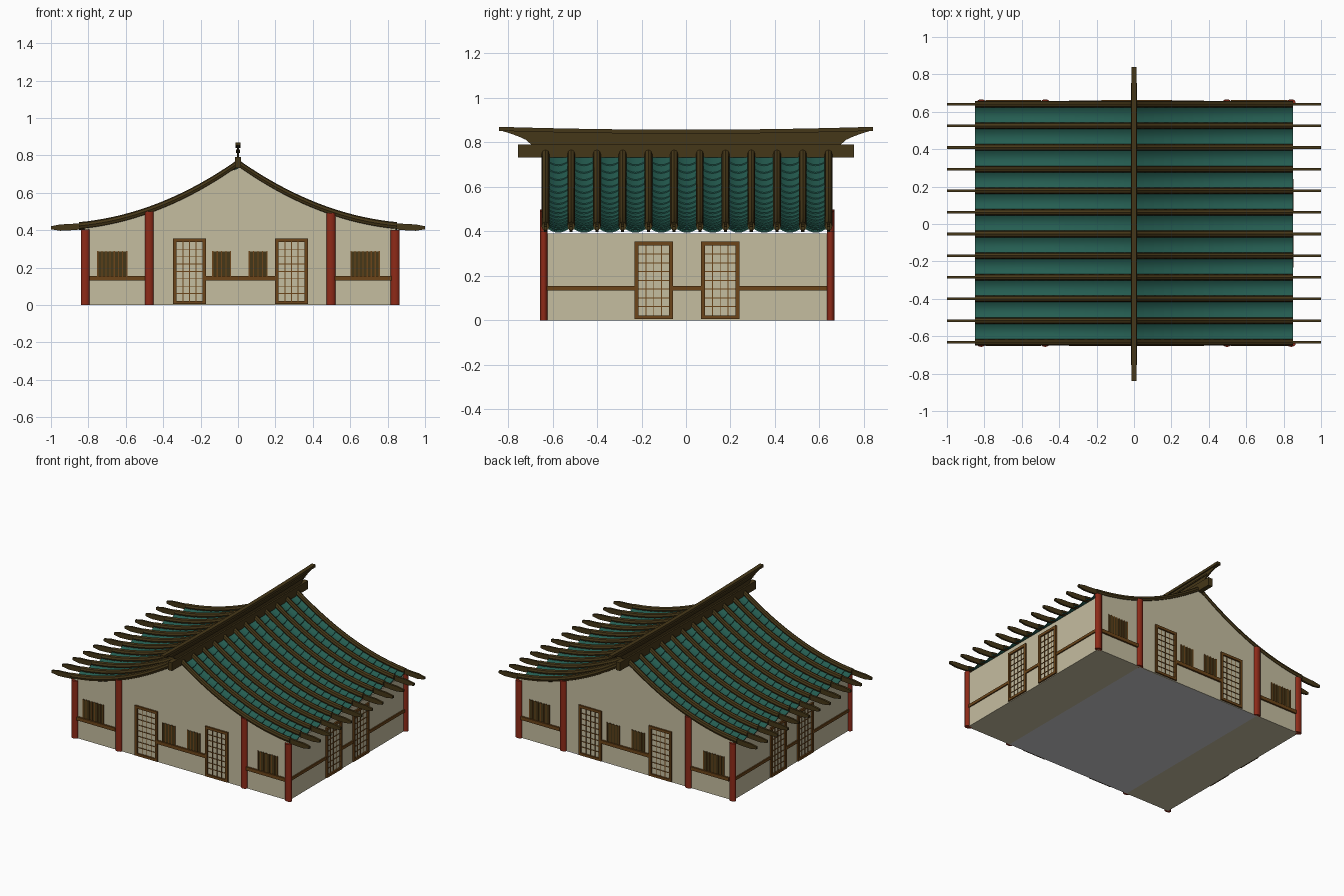
import bpy, bmesh, math
from mathutils import Matrix, Vector

if "Cube" in bpy.data.objects:
    bpy.data.objects.remove(bpy.data.objects["Cube"])


def mat(name, r, g, b):
    m = bpy.data.materials.new(name)
    m.diffuse_color = (r, g, b, 1)
    m.use_nodes = True
    m.node_tree.nodes["Principled BSDF"].inputs["Base Color"].default_value = m.diffuse_color
    return m


PLASTER = mat("plaster", 0.56, 0.51, 0.35)
TEAL = mat("teal tile", 0.018, 0.11, 0.083)
DARK = mat("dark timber", 0.06, 0.038, 0.009)
BROWN = mat("brown timber", 0.15, 0.06, 0.01)
RED = mat("red lacquer", 0.27, 0.023, 0.009)
GREY = mat("grey floor", 0.6, 0.6, 0.61)


def finish(name, bm, m, smooth=False):
    me = bpy.data.meshes.new(name)
    bm.to_mesh(me)
    bm.free()
    me.materials.append(m)
    if smooth:
        for p in me.polygons:
            p.use_smooth = True
        me.set_sharp_from_angle(angle=math.radians(40))
    ob = bpy.data.objects.new(name, me)
    bpy.context.collection.objects.link(ob)
    return ob


def boxes(name, items, m):
    """Each item is (x0, x1, y0, y1, z0, z1)."""
    bm = bmesh.new()
    for a, b, c, d, e, f in items:
        t = Matrix.Translation(((a + b) / 2, (c + d) / 2, (e + f) / 2))
        s = Matrix.Diagonal((abs(b - a), abs(d - c), abs(f - e), 1))
        bmesh.ops.create_cube(bm, size=1, matrix=t @ s)
    return finish(name, bm, m)


def extrude_face(bm, pts, vec):
    f = bm.faces.new([bm.verts.new(p) for p in pts])
    r = bmesh.ops.extrude_face_region(bm, geom=[f], use_keep_orig=True)
    vs = [g for g in r["geom"] if isinstance(g, bmesh.types.BMVert)]
    bmesh.ops.translate(bm, verts=vs, vec=vec)


def roof_z(x):
    return 0.413 + 0.342 * max(0, 1 - abs(x)) ** 2.06


X0, X1, Y0, Y1 = -0.82, 0.842, -0.64, 0.65
COLS = (-0.817, -0.475, 0.497, 0.84)

# Gable walls follow the roof curve; side walls stop under the eaves
for name, y in (("front_gable_wall", Y0), ("back_gable_wall", Y1 - 0.01)):
    bm = bmesh.new()
    xs = [X0 + (X1 - X0) * i / 32 for i in range(33)]
    pts = [(X0, y, 0), (X1, y, 0)]
    pts += [(x, y, roof_z(x) - 0.012) for x in reversed(xs)]
    extrude_face(bm, pts, (0, 0.01, 0))
    bmesh.ops.recalc_face_normals(bm, faces=bm.faces)
    finish(name, bm, PLASTER)
boxes("side_walls", [(X0, X0 + 0.01, Y0, Y1, 0, 0.39),
                     (X1 - 0.01, X1, Y0, Y1, 0, 0.39)], PLASTER)
boxes("side_bay_floors", [(X0, COLS[1], Y0, Y1, 0, 0.006),
                          (COLS[2], X1, Y0, Y1, 0, 0.006)], PLASTER)
boxes("hall_floor", [(COLS[1], COLS[2], Y0, Y1, 0, 0.006)], GREY)

# Columns
bm = bmesh.new()
for x in COLS:
    h = roof_z(x) - (0.02 if abs(x) > 0.7 else 0.005)
    for y in (Y0, Y1):
        bmesh.ops.create_cone(
            bm, cap_ends=True, segments=14, radius1=1, radius2=1, depth=1,
            matrix=Matrix.Translation((x, y, h / 2)) @ Matrix.Diagonal((0.024, 0.017, h, 1)))
finish("columns", bm, RED, True)

# Doors, rails and windows are gathered as boxes for all four walls
frames, lattice, rails, windows, slats = [], [], [], [], []


def on_wall(side, u0, u1, z0, z1, depth):
    """Box lying on a wall, u measured along x or y."""
    if side == "front":
        return (u0, u1, Y0 - depth, Y0 + 0.002, z0, z1)
    if side == "back":
        return (u0, u1, Y1 - 0.002, Y1 + depth, z0, z1)
    if side == "left":
        return (X0 - depth, X0 + 0.002, u0, u1, z0, z1)
    return (X1 - 0.002, X1 + depth, u0, u1, z0, z1)


def door(side, u0, u1):
    w, top = 0.018, 0.355
    for a, b, c, d in ((u0, u0 + w, 0.005, top), (u1 - w, u1, 0.005, top),
                       (u0 + w, u1 - w, top - w, top), (u0 + w, u1 - w, 0.005, 0.022)):
        frames.append(on_wall(side, a, b, c, d, 0.011))
    for i in range(1, 4):
        u = u0 + w + (u1 - u0 - 2 * w) * i / 4
        lattice.append(on_wall(side, u - 0.002, u + 0.002, 0.02, top - w, 0.003))
    for i in range(1, 8):
        z = 0.022 + 0.315 * i / 8
        lattice.append(on_wall(side, u0 + w, u1 - w, z - 0.002, z + 0.002, 0.004))


def window(side, u0, u1):
    windows.append(on_wall(side, u0, u1, 0.15, 0.285, 0.003))
    n = round((u1 - u0) / 0.022)
    for i in range(n + 1):
        u = u0 + (u1 - u0) * i / n
        slats.append(on_wall(side, u - 0.003, u + 0.003, 0.15, 0.288, 0.006))


for side in ("front", "back"):
    door(side, -0.347, -0.172)
    door(side, 0.198, 0.373)
    for a, b in ((-0.795, -0.497), (-0.175, 0.203), (0.518, 0.82)):
        rails.append(on_wall(side, a, b, 0.131, 0.155, 0.012))
    for a, b in ((-0.75, -0.595), (-0.135, -0.04), (0.06, 0.155), (0.605, 0.755)):
        window(side, a, b)
for side in ("left", "right"):
    door(side, -0.232, -0.058)
    door(side, 0.068, 0.24)
    for a, b in ((-0.628, -0.23), (-0.06, 0.07), (0.238, 0.638)):
        rails.append(on_wall(side, a, b, 0.135, 0.155, 0.008))
boxes("door_frames", frames, BROWN)
boxes("door_lattice", lattice, BROWN)
boxes("wall_rails", rails, BROWN)
boxes("window_panels", windows, DARK)
boxes("window_slats", slats, BROWN)

# Roof: rafters, rounded cover ribs and stepped trough tiles
RIB_Y = [-0.632 + 0.1157 * i for i in range(12)]
bm = bmesh.new()
xs = [-1 + i / 20 for i in range(41)]
for y in RIB_Y:
    # rafter with tapered tips
    tip = lambda x: 0.008 if abs(x) > 0.99 else 0.017
    pts = [(x, y - 0.007, roof_z(x) + tip(x)) for x in xs]
    pts += [(x, y - 0.007, roof_z(x) - tip(x)) for x in reversed(xs)]
    extrude_face(bm, pts, (0, 0.014, 0))
bmesh.ops.recalc_face_normals(bm, faces=bm.faces)
finish("rafters", bm, DARK)

bm = bmesh.new()
xs = [-0.85 + 1.7 * i / 40 for i in range(41)]
for y in RIB_Y:
    rings = []
    for x in xs:
        rings.append([bm.verts.new((x, y + 0.0175 * math.cos(k * math.pi / 4),
                                    roof_z(x) + 0.003 + 0.02 * math.sin(k * math.pi / 4)))
                      for k in range(8)])
    for a, b in zip(rings, rings[1:]):
        for k in range(8):
            bm.faces.new((a[k], a[k - 1], b[k - 1], b[k]))
    bm.faces.new(rings[0])
    bm.faces.new(rings[-1])
bmesh.ops.recalc_face_normals(bm, faces=bm.faces)
finish("roof_ribs", bm, DARK, True)

bm = bmesh.new()
ROWS, SEG = 16, 8
for sx in (-1, 1):
    for y in RIB_Y[:-1]:
        for r in range(ROWS):
            strips = []
            for x, lift in ((0.85 * r / ROWS, 0), (0.85 * (r + 1) / ROWS, 0.005),
                            (0.85 * (r + 1) / ROWS, -0.002)):
                strips.append([(sx * x, y + 0.1157 * k / SEG,
                                roof_z(x) + lift - 0.024 * math.sin(math.pi * k / SEG))
                               for k in range(SEG + 1)])
            for a, b in zip(strips, strips[1:]):
                va = [bm.verts.new(p) for p in a]
                vb = [bm.verts.new(p) for p in b]
                for k in range(SEG):
                    q = (va[k], vb[k], vb[k + 1], va[k + 1])
                    bm.faces.new(q if sx > 0 else q[::-1])
finish("roof_tiles", bm, TEAL, True)

# Ridge: beam, thin web with upswept ends, rung and cap
boxes("ridge_beam", [(-0.016, 0.016, -0.755, 0.755, 0.732, 0.79)], DARK)


def ridge_strip(bm, half, ys, low, high):
    pts = [(-half, y, high(y)) for y in ys] + [(-half, y, low(y)) for y in reversed(ys)]
    extrude_face(bm, pts, (2 * half, 0, 0))


def sag(y):
    return 0.857 + 0.013 * (abs(y) / 0.84) ** 2


def web_low(y):
    t = max(0, (abs(y) - 0.69) / 0.15)
    return 0.785 + 0.07 * t ** 0.6


bm = bmesh.new()
ys = [-0.84 + 1.68 * i / 56 for i in range(57)]
ridge_strip(bm, 0.014, ys, lambda y: sag(y) - 0.018, sag)
ridge_strip(bm, 0.005, ys, web_low, lambda y: sag(y) - 0.005)
ys = [-0.73 + 1.46 * i / 20 for i in range(21)]
ridge_strip(bm, 0.011, ys, lambda y: sag(y) - 0.045, lambda y: sag(y) - 0.036)
bmesh.ops.recalc_face_normals(bm, faces=bm.faces)
finish("ridge_crest", bm, DARK)
